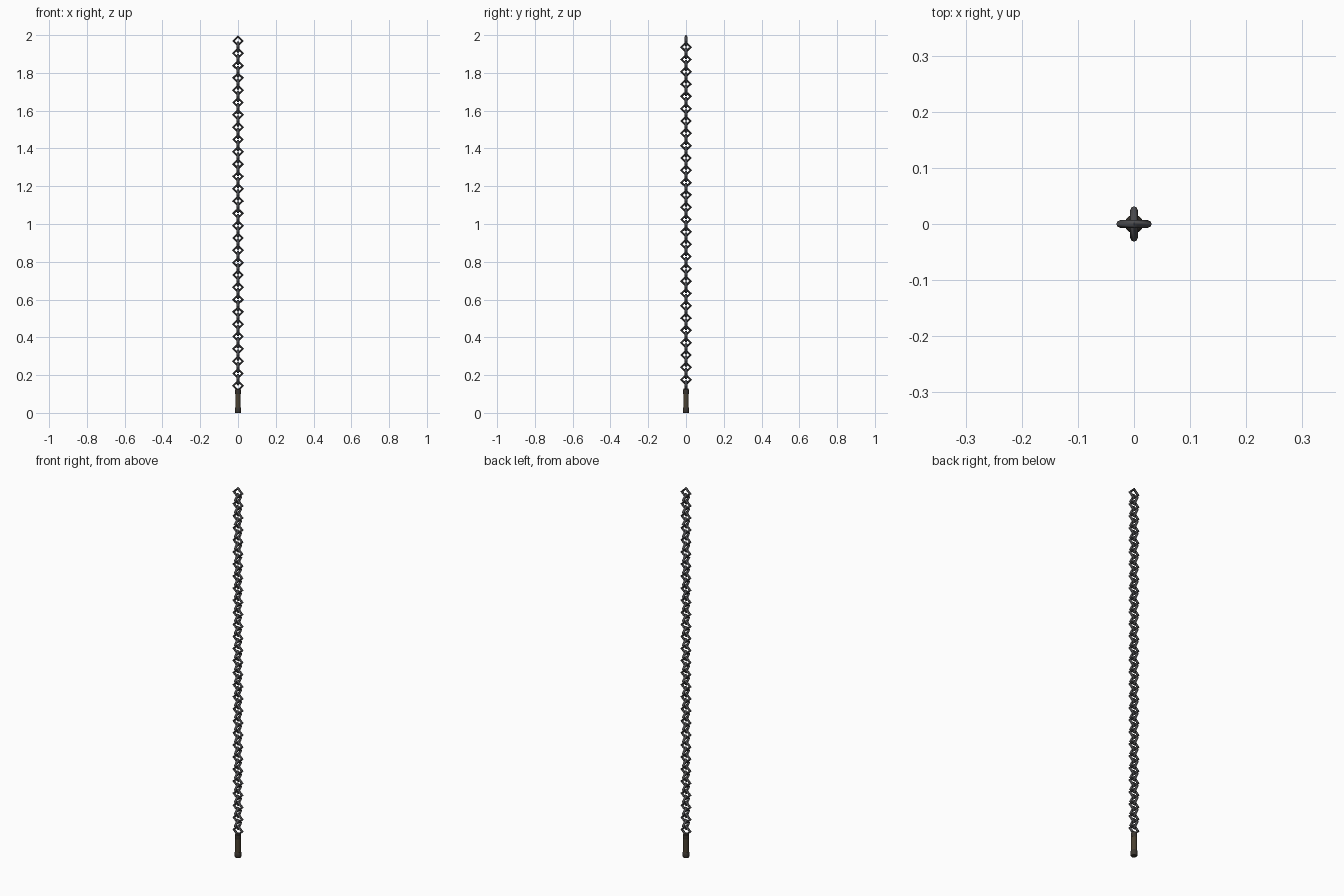
import bpy, bmesh, math

if "Cube" in bpy.data.objects:
    bpy.data.objects.remove(bpy.data.objects["Cube"])


def material(name, rgb):
    m = bpy.data.materials.new(name)
    m.diffuse_color = (*rgb, 1)
    m.use_nodes = True
    m.node_tree.nodes["Principled BSDF"].inputs["Base Color"].default_value = m.diffuse_color
    return m


steel = material("dark steel", (0.075, 0.075, 0.08))
leather = material("dark brown leather", (0.07, 0.054, 0.032))
iron = material("blackened iron", (0.045, 0.038, 0.03))


def finish(name, bm, mat, angle=40):
    bmesh.ops.recalc_face_normals(bm, faces=bm.faces)
    mesh = bpy.data.meshes.new(name)
    bm.to_mesh(mesh)
    bm.free()
    mesh.materials.append(mat)
    ob = bpy.data.objects.new(name, mesh)
    bpy.context.collection.objects.link(ob)
    bpy.ops.object.select_all(action='DESELECT')
    bpy.context.view_layer.objects.active = ob
    ob.select_set(True)
    bpy.ops.object.shade_smooth_by_angle(angle=math.radians(angle))
    return ob


def lathe(name, profile, mat, sides=12):
    """Closed turned solid from (radius, z) pairs."""
    bm = bmesh.new()
    rings = [[bm.verts.new((r * math.cos(2 * math.pi * i / sides),
                            r * math.sin(2 * math.pi * i / sides), z))
              for i in range(sides)] for r, z in profile]
    for a, b in zip(rings, rings[1:]):
        for i in range(sides):
            j = (i + 1) % sides
            bm.faces.new((a[i], a[j], b[j], b[i]))
    bm.faces.new(rings[0])
    bm.faces.new(rings[-1])
    return finish(name, bm, mat)


# Handle: grip with a collar at each end
lathe("grip", [(0.014, 0.025), (0.0145, 0.065), (0.014, 0.105)], leather)
lathe("pommel", [(0.0145, 0), (0.0165, 0.003), (0.0165, 0.025), (0.0145, 0.029)], iron)
lathe("collar", [(0.0145, 0.1), (0.0155, 0.104), (0.0155, 0.124), (0.012, 0.128)], iron)

# Chain: four-cornered wire links, alternately turned a quarter
HALF_W, HALF_H, WIRE, SIDES = 0.0315, 0.031, 0.0068, 8
COUNT, STEP = 57, 0.0326


def link(bm, z, turned):
    rings = []
    for k in range(4):
        a = k * math.pi / 2
        ring = []
        for s in range(SIDES):
            t = 2 * math.pi * s / SIDES
            off = WIRE * math.cos(t)
            x = (HALF_W - WIRE + off) * math.cos(a)
            h = (HALF_H - WIRE + off) * math.sin(a)
            y = WIRE * math.sin(t)
            ring.append(bm.verts.new((y, x, z + h) if turned else (x, y, z + h)))
        rings.append(ring)
    for k in range(4):
        p, q = rings[k], rings[(k + 1) % 4]
        for s in range(SIDES):
            n = (s + 1) % SIDES
            bm.faces.new((p[s], p[n], q[n], q[s]))


bm = bmesh.new()
for i in range(COUNT):
    link(bm, 2.0 - HALF_H - i * STEP, i % 2 == 1)
finish("chain", bm, steel, 50)
